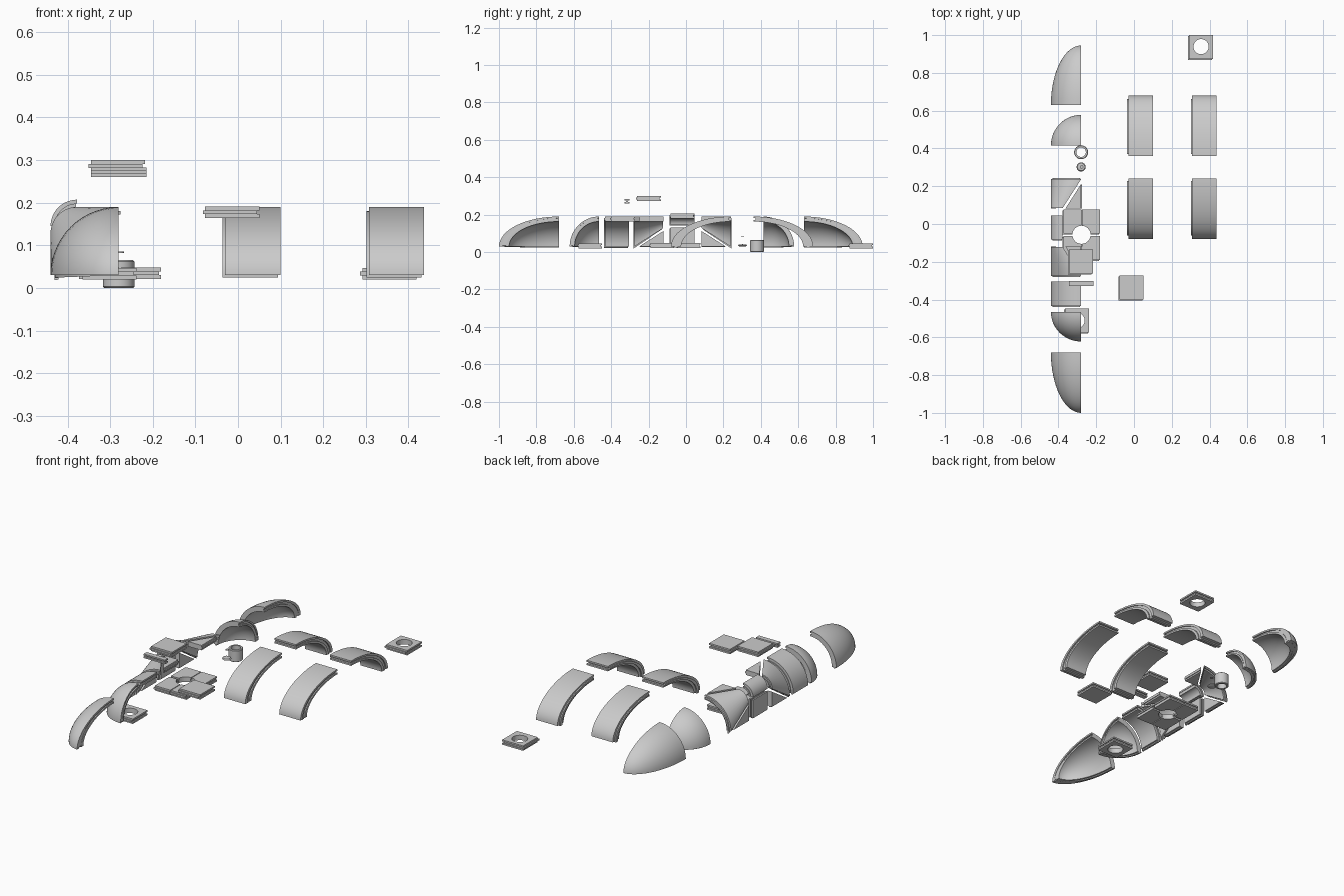
import bpy, bmesh
from math import sin, cos, pi

if "Cube" in bpy.data.objects:
    bpy.data.objects.remove(bpy.data.objects["Cube"])

T = 0.027          # wall thickness
H = pi / 2


def finish(name, bm):
    bmesh.ops.remove_doubles(bm, verts=bm.verts, dist=1e-5)
    bmesh.ops.dissolve_degenerate(bm, edges=bm.edges, dist=1e-5)
    bmesh.ops.recalc_face_normals(bm, faces=bm.faces)
    me = bpy.data.meshes.new(name)
    bm.to_mesh(me)
    bm.free()
    ob = bpy.data.objects.new(name, me)
    bpy.context.collection.objects.link(ob)
    bpy.ops.object.select_all(action='DESELECT')
    bpy.context.view_layer.objects.active = ob
    ob.select_set(True)
    bpy.ops.object.shade_smooth_by_angle()
    return ob


def steps(n, tongue, groove):
    return sorted({-tongue, 1 - groove, *(i / n for i in range(n + 1))})


def shell(name, f, nu=1, nv=1, tu=0.0, gu=0.0, tv=0.0, gv=0.0):
    """Three-layer shell; the middle layer slides out as tongue and in as groove."""
    us, vs = steps(nu, tu, gu), steps(nv, tv, gv)
    ts = (0, 0.33, 0.67, 1)

    def filled(i, j, k):
        if not (0 <= k < 3 and 0 <= i < len(us) - 1 and 0 <= j < len(vs) - 1):
            return False
        u, v = (us[i] + us[i + 1]) / 2, (vs[j] + vs[j + 1]) / 2
        if k == 1:
            return u < 1 - gu and v < 1 - gv
        return u > 0 and v > 0

    bm = bmesh.new()
    cache = {}

    def vert(c):
        if c not in cache:
            cache[c] = bm.verts.new(f(us[c[0]], vs[c[1]], ts[c[2]]))
        return cache[c]

    for i in range(len(us) - 1):
        for j in range(len(vs) - 1):
            for k in range(3):
                if not filled(i, j, k):
                    continue
                for ax in range(3):
                    for s in (0, 1):
                        n = [i, j, k]
                        n[ax] += 1 if s else -1
                        if filled(*n):
                            continue
                        b, c = (ax + 1) % 3, (ax + 2) % 3
                        quad = []
                        for p, q in ((0, 0), (1, 0), (1, 1), (0, 1)):
                            w = [i, j, k]
                            w[ax] += s
                            w[b] += p
                            w[c] += q
                            quad.append(vert(tuple(w)))
                        bm.faces.new(quad)
    return finish(name, bm)


def dome(name, y, length):
    r = 0.16

    def f(u, v, t):
        s = 1 - t * T / r
        a, b = u * H, v * H
        return (-0.28 - s * r * cos(a) * cos(b), y + s * length * sin(b),
                0.03 + s * r * sin(a) * cos(b))
    shell(name, f, 14, 16, tu=0.025, gu=0.03, gv=0.025)


def vault(name, y0, y1, r0, r1, top=0.19):
    def f(u, v, t):
        r = r0 + (r1 - r0) * v
        q, a = r - t * T, u * H
        return (-0.44 + r - q * cos(a), y0 + (y1 - y0) * v, top - r + q * sin(a))
    shell(name, f, 14, 1, tu=0.03, gu=0.03, tv=0.04, gv=0.04)


def arch(name, x, y, length):
    def f(u, v, t):
        s, a = 1 - t * T / 0.16, v * H
        return (x + 0.13 * u, y - s * length * cos(a), 0.03 + s * 0.16 * sin(a))
    shell(name, f, 1, 20, tu=0.045, gu=0.045, tv=0.025, gv=0.025)


def tile(name, x, y, z, sx=0.127, sy=0.127):
    return shell(name, lambda u, v, t: (x + sx * u, y + sy * v, z + T * t),
                 tu=0.045, gu=0.045, tv=0.045, gv=0.045)


def drill(ob, x, y, r):
    bpy.ops.mesh.primitive_cylinder_add(vertices=40, radius=r, depth=1, location=(x, y, 0))
    cutter = bpy.context.object
    cutter.hide_render = True
    mod = ob.modifiers.new("hole", 'BOOLEAN')
    mod.object = cutter
    mod.operation = 'DIFFERENCE'
    mod.solver = 'EXACT'
    bpy.context.view_layer.objects.active = ob
    bpy.ops.object.modifier_apply(modifier="hole")
    bpy.data.objects.remove(cutter)


def lathe(name, x, y, prof, n=32):
    bm = bmesh.new()
    rings = [[bm.verts.new((x + r * cos(2 * pi * i / n), y + r * sin(2 * pi * i / n), z))
              for i in range(n)] for r, z in prof]
    for a, b in zip(rings, rings[1:] + rings[:1]):
        for i in range(n):
            bm.faces.new((a[i], a[(i + 1) % n], b[(i + 1) % n], b[i]))
    return finish(name, bm)


# domed end caps, long and short, at both ends
dome("long_end_back", 0.63, 0.315)
dome("short_end_back", 0.415, 0.163)
dome("short_end_front", -0.465, -0.157)
dome("long_end_front", -0.68, -0.32)

# straight vault, small corner round and wall tile under it
vault("straight_vault", -0.433, -0.305, 0.16, 0.16)
vault("corner_round", -0.082, 0.045, 0.062, 0.062, 0.207)
shell("wall_tile", lambda u, v, t: (-0.44 + T * t, -0.082 + 0.127 * u, 0.03 + 0.1 * v),
      tu=0.045, gu=0.045, tv=0.05, gv=0.05)

# tapering transitions with triangular wall and roof fillers
for side, y0, d in (("back", 0.237, -1), ("front", -0.275, 1)):
    vault("taper_" + side, y0, y0 + d * 0.153, 0.16, 0.062)
    ya = y0 + d * 0.155
    shell("wall_triangle_" + side, lambda u, v, t: (
        -0.44 + T * t, ya - d * 0.13 * u * (1 - v), 0.03 + 0.083 * v), tv=0.05, gu=0.05)
    shell("roof_triangle_" + side, lambda u, v, t: (
        -0.28 - 0.083 * v, ya - d * 0.13 * u * (1 - v), 0.19 - T * t), tv=0.05, gu=0.05)

# curved side panels
for i, x in enumerate((-0.03, 0.307)):
    arch("rising_panel_%d" % i, x, 0.24, 0.32)
    arch("falling_panel_%d" % i, x, 0.36, -0.32)

# floor quarters around a round opening
for i, x in enumerate((-0.373, -0.275)):
    for j, y in enumerate((-0.19, -0.05)):
        q = tile("floor_quarter_%d%d" % (i, j), x, y, 0.021, 0.094, 0.127)
        drill(q, -0.278, -0.057, 0.048)

# square tiles, plain and with holes
tile("plain_tile_high", -0.345, -0.262, 0.273)
tile("plain_tile", -0.077, -0.4, 0.164)
drill(tile("hole_tile_back", 0.292, 0.873, 0.02), 0.355, 0.939, 0.04)
drill(tile("hole_tile_front", -0.365, -0.575, 0.02), -0.301, -0.511, 0.04)

# joining key: I section along x
bm = bmesh.new()
prof = [(-.013, 0), (.013, 0), (.013, .008), (.005, .008), (.005, .015), (.013, .015),
        (.013, .023), (-.013, .023), (-.013, .015), (-.005, .015), (-.005, .008), (-.013, .008)]
face = bm.faces.new([bm.verts.new((-0.345, -0.315 + y, 0.26 + z)) for y, z in prof])
ext = bmesh.ops.extrude_face_region(bm, geom=[face])
bmesh.ops.translate(bm, vec=(0.13, 0, 0),
                    verts=[v for v in ext["geom"] if isinstance(v, bmesh.types.BMVert)])
finish("joining_key", bm)

# tube, lid and small cap
lathe("tube", -0.28, 0.38, [(.037, .003), (.034, 0), (.025, 0), (.025, .065), (.034, .065), (.037, .062)])
lathe("lid", -0.28, 0.302, [(.0005, .03), (.017, .03), (.024, .034), (.02, .04), (.0005, .042)])
lathe("small_cap", -0.277, 0.302, [(.0005, .082), (.009, .082), (.009, .085), (.0005, .085)], 16)
